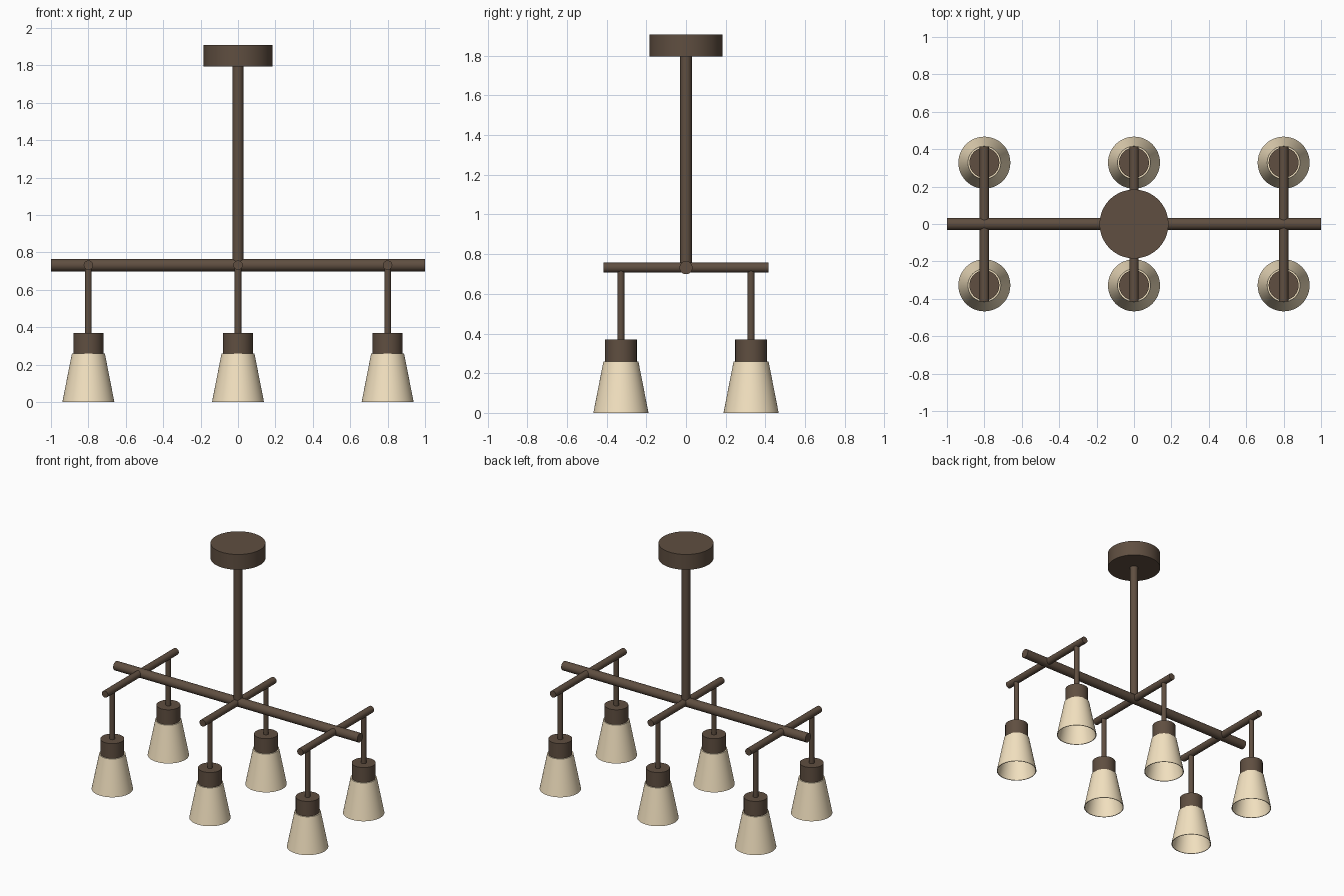
import bpy, bmesh, math
from mathutils import Vector

if "Cube" in bpy.data.objects:
    bpy.data.objects.remove(bpy.data.objects["Cube"])


def material(name, color):
    m = bpy.data.materials.new(name)
    m.diffuse_color = (*color, 1)
    m.use_nodes = True
    m.node_tree.nodes["Principled BSDF"].inputs["Base Color"].default_value = m.diffuse_color
    return m


BRONZE = material("bronze", (0.115, 0.077, 0.052))
GLASS = material("cream_glass", (0.90, 0.76, 0.53))


def add_object(name, bm, mat, angle):
    me = bpy.data.meshes.new(name)
    bmesh.ops.recalc_face_normals(bm, faces=bm.faces)
    bm.to_mesh(me)
    bm.free()
    ob = bpy.data.objects.new(name, me)
    bpy.context.collection.objects.link(ob)
    me.materials.append(mat)
    bpy.ops.object.select_all(action='DESELECT')
    ob.select_set(True)
    bpy.context.view_layer.objects.active = ob
    bpy.ops.object.shade_smooth_by_angle(angle=math.radians(angle))
    return ob


def rod(name, a, b, radius, sides=32):
    """Capped cylinder between two points."""
    a, b = Vector(a), Vector(b)
    axis = b - a
    bm = bmesh.new()
    bmesh.ops.create_cone(bm, cap_ends=True, segments=sides, radius1=radius,
                          radius2=radius, depth=axis.length)
    turn = axis.to_track_quat('Z', 'Y').to_matrix()
    bmesh.ops.rotate(bm, verts=bm.verts, cent=(0, 0, 0), matrix=turn)
    bmesh.ops.translate(bm, verts=bm.verts, vec=(a + b) / 2)
    return add_object(name, bm, BRONZE, 40)


def shade(name, x, y, sides=48):
    """Thin-walled conical shade, open at the bottom."""
    profile = [(0, 0.26), (0.088, 0.26), (0.139, 0), (0.134, 0),
               (0.083, 0.254), (0, 0.254)]
    bm = bmesh.new()
    pts = [bm.verts.new((r, 0, z)) for r, z in profile]
    edges = [bm.edges.new(p) for p in zip(pts, pts[1:])]
    bmesh.ops.spin(bm, geom=pts + edges, cent=(0, 0, 0), axis=(0, 0, 1),
                   angle=math.tau, steps=sides, use_duplicate=False)
    bmesh.ops.remove_doubles(bm, verts=bm.verts, dist=1e-5)
    bmesh.ops.translate(bm, verts=bm.verts, vec=(x, y, 0))
    return add_object(name, bm, GLASS, 60)


BAR_Z = 0.732

# Ceiling canopy, stem and main bar
rod("ceiling_canopy", (0, 0, 1.795), (0, 0, 1.908), 0.184, 64)
rod("stem", (0, 0, BAR_Z), (0, 0, 1.80), 0.029)
rod("main_bar", (-1, 0, BAR_Z), (1, 0, BAR_Z), 0.033)

# Three cross bars, each with two hanging lamps
for i, x in enumerate((-0.8, 0, 0.8), 1):
    rod(f"cross_bar_{i}", (x, -0.415, BAR_Z), (x, 0.415, BAR_Z), 0.025)
    for side, y in (("front", -0.328), ("back", 0.328)):
        rod(f"drop_rod_{side}_{i}", (x, y, 0.36), (x, y, BAR_Z), 0.018)
        rod(f"socket_{side}_{i}", (x, y, 0.258), (x, y, 0.37), 0.08, 48)
        shade(f"shade_{side}_{i}", x, y)
